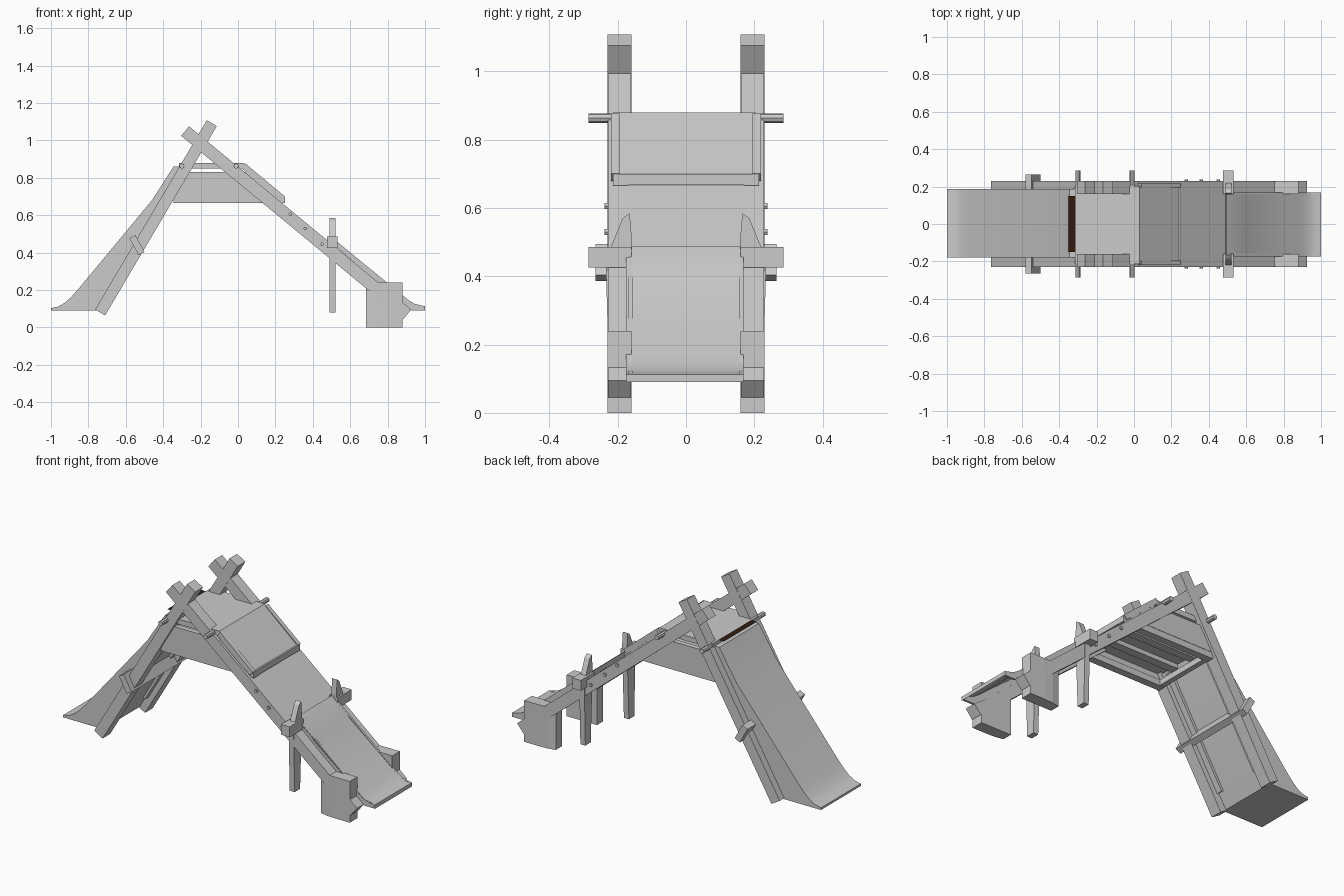
import bpy, bmesh, math
from mathutils import Vector

if "Cube" in bpy.data.objects:
    bpy.data.objects.remove(bpy.data.objects["Cube"])


def finish(name, bm, recalc=True, smooth=False):
    if recalc:
        bmesh.ops.recalc_face_normals(bm, faces=bm.faces[:])
    me = bpy.data.meshes.new(name)
    bm.to_mesh(me)
    bm.free()
    ob = bpy.data.objects.new(name, me)
    bpy.context.collection.objects.link(ob)
    if smooth:
        bpy.context.view_layer.objects.active = ob
        ob.select_set(True)
        bpy.ops.object.shade_smooth_by_angle(angle=math.radians(25))
        ob.select_set(False)
    return ob


def prism(name, pts, lo, hi, axis='Y', smooth=False):
    """Closed outline extruded along an axis: Y -> (x,z), X -> (y,z), Z -> (x,y)."""
    put = {'Y': lambda p, d: (p[0], d, p[1]),
           'X': lambda p, d: (d, p[0], p[1]),
           'Z': lambda p, d: (p[0], p[1], d)}[axis]
    bm = bmesh.new()
    a = [bm.verts.new(put(p, lo)) for p in pts]
    b = [bm.verts.new(put(p, hi)) for p in pts]
    n = len(pts)
    bm.faces.new(a)
    bm.faces.new(b[::-1])
    for i in range(n):
        bm.faces.new((a[i], b[i], b[(i + 1) % n], a[(i + 1) % n]))
    return finish(name, bm, smooth=smooth)


def sheet(name, pts, lo, hi, smooth=False):
    """One-sided surface facing up, swept along y from an (x,z) line."""
    bm = bmesh.new()
    a = [bm.verts.new((x, lo, z)) for x, z in pts]
    b = [bm.verts.new((x, hi, z)) for x, z in pts]
    for i in range(len(pts) - 1):
        bm.faces.new((a[i], a[i + 1], b[i + 1], b[i]))
    return finish(name, bm, recalc=False, smooth=smooth)


def rect(x0, z0, x1, z1):
    return [(x0, z0), (x1, z0), (x1, z1), (x0, z1)]


def bar(p, q, w):
    """Corners of a beam of width w running from p to q."""
    p, q = Vector(p), Vector(q)
    d = (q - p).normalized()
    n = Vector((-d.y, d.x)) * w / 2
    return [tuple(v) for v in (p + n, q + n, q - n, p - n)]


def sided(s, lo, hi):
    return (lo, hi) if s > 0 else (-hi, -lo)


for s, side in ((-1, "front"), (1, "back")):
    # crossed A-frame timbers
    prism(side + "_left_leg", bar((-.737, .08), (-.14, 1.092), .062), *sided(s, .16, .23))
    prism(side + "_right_beam", bar((-.283, 1.05), (.905, .07), .066), *sided(s, .161, .229))
    # rail below the slide edge
    prism(side + "_slide_rail", bar((-.70, .17), (-.36, .745), .03), *sided(s, .125, .16))
    # foot block with slightly curved outer face
    prism(side + "_foot_block", [(x, s * y) for x, y in (
        (.685, .16), (.685, .218), (.73, .227), (.785, .23), (.84, .23), (.88, .23), (.88, .16))],
        0, .24, 'Z')
    # pointed stake and the peg it holds
    prism(side + "_stake", [(s * y, z) for y, z in (
        (.175, .08), (.225, .08), (.235, .45), (.185, .57), (.165, .585), (.158, .5))],
        .49, .522, 'X')
    prism(side + "_stake_peg", rect(.477, .425, .532, .485), *sided(s, .16, .285))
    # platform side boards
    prism(side + "_platform_board", [(-.335, .70), (.22, .70), (.10, .815), (.07, .83), (-.265, .83)],
          *sided(s, .185, .215))
    prism(side + "_platform_lower_rail", rect(-.345, .665, .25, .70), *sided(s, .17, .213))
    # edge trim beside the top ramp
    prism(side + "_ramp_trim", bar((.03, .865), (.24, .69), .03), *sided(s, .195, .22))
    # small cross pegs at the platform
    for i, x in enumerate((-.30, -.01)):
        c = [(x + .014 * math.cos(k * math.pi / 4), .863 + .014 * math.sin(k * math.pi / 4)) for k in range(8)]
        prism(f"{side}_platform_peg_{i}", c, *sided(s, .15, .285))
    # bolts along the right beam
    for i, x in enumerate((.28, .36, .45)):
        zc = 1.05 - (x + .283) * .825 + .05 - .01 * i
        c = [(x + .01 * math.cos(k * math.pi / 3), zc - .03 + .01 * math.sin(k * math.pi / 3)) for k in range(6)]
        prism(f"{side}_bolt_{i}", c, *sided(s, .20, .238))

# cross bar under the left slide
prism("slide_cross_bar", bar((-.565, .485), (-.515, .395), .036), -.265, .265)

# left slide: solid wedge between running surface and legs
prism("left_slide", [(-1, .09), (-1, .103), (-.96, .112), (-.925, .132), (-.89, .165), (-.85, .21),
                     (-.46, .68), (-.345, .86), (-.315, .86), (-.40, .68), (-.745, .09)],
      -.178, .188, smooth=True)

# platform: deck with ramp, floor and floor joists
prism("deck_and_ramp", [(-.315, .88), (.03, .88), (.25, .692), (.25, .672), (.225, .672), (.02, .85), (-.315, .85)],
      -.213, .203)
prism("platform_floor", rect(-.33, .74, .15, .77), -.185, .185)
for i, y in enumerate((-.07, .07)):
    prism(f"floor_joist_{i}", rect(-.33, .715, .18, .74), y - .025, y + .025)
for i, x in enumerate((-.33, .235)):
    prism(f"platform_end_board_{i}", rect(x - .015, .667, x + .015, .70), -.17, .17)

# dark slot at the slide top
slot = sheet("dark_slot", [(-.35, .8815), (-.314, .8815)], -.15, .15)
mat = bpy.data.materials.new("dark_brown")
mat.diffuse_color = (.03, .012, .006, 1)
mat.use_nodes = True
mat.node_tree.nodes["Principled BSDF"].inputs["Base Color"].default_value = mat.diffuse_color
slot.data.materials.append(mat)

# right side: recessed middle panel and lower slide
sheet("middle_panel", [(.23, .67), (.51, .445)], -.165, .165)
sheet("lower_slide", [(.49, .455), (.492, .487), (.595, .405), (.61, .385), (.80, .235), (.87, .178),
                      (.91, .147), (.945, .126), (.97, .118), (1, .113), (1, .09)], -.175, .168, smooth=True)
for s in (-1, 1):
    prism(("front" if s < 0 else "back") + "_lower_slide_edge",
          [(.50, .452), (.50, .483), (.80, .237), (.91, .147), (.945, .126), (1, .113), (1, .09),
           (.93, .09), (.86, .14)], *sided(s, .157, .169))
